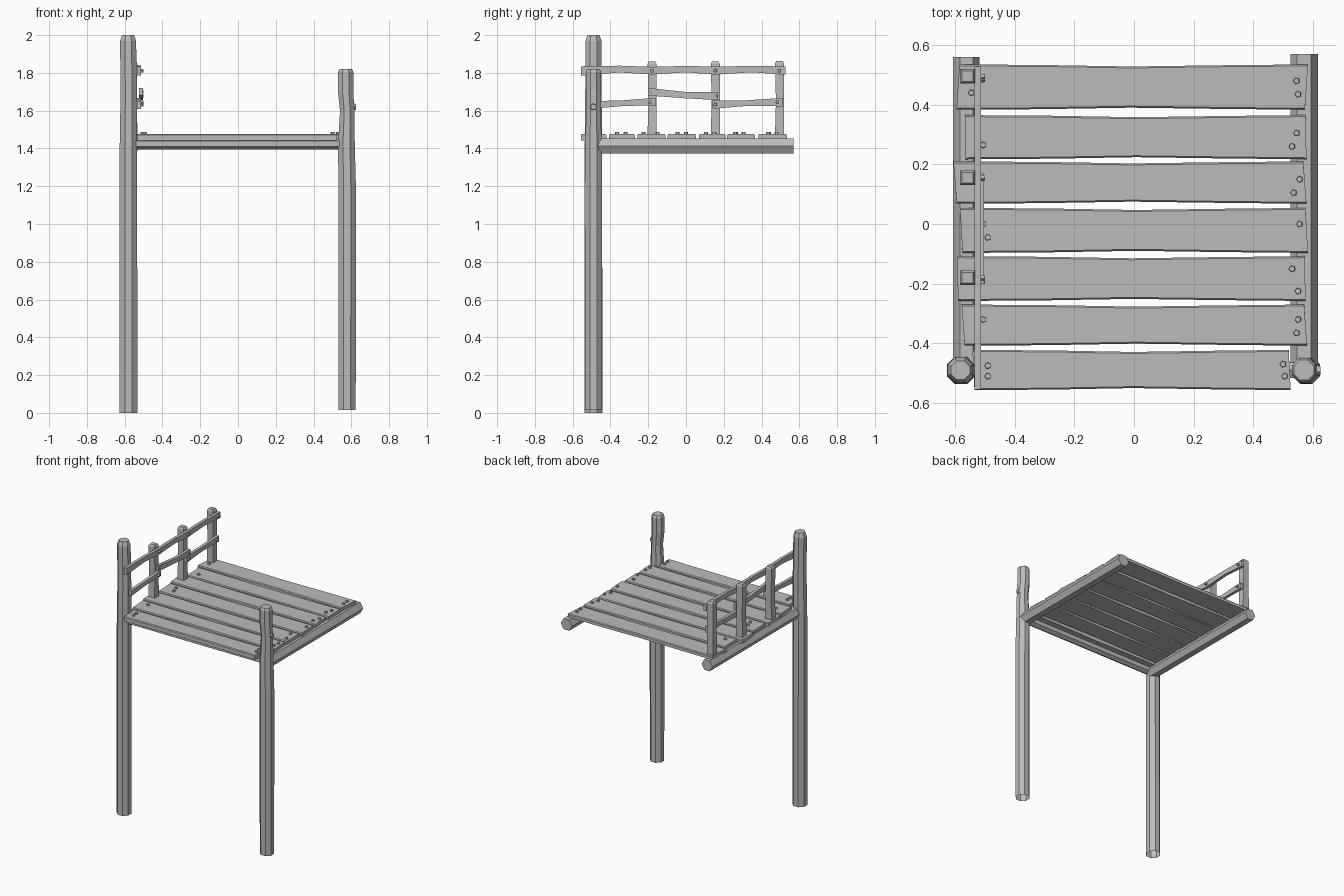
import bpy, bmesh, math, random
from mathutils import Vector

random.seed(4)
if "Cube" in bpy.data.objects:
    bpy.data.objects.remove(bpy.data.objects["Cube"])

wood = bpy.data.materials.new("weathered grey")
wood.use_nodes = True
GREY = (0.5, 0.5, 0.5, 1)
wood.diffuse_color = GREY
wood.node_tree.nodes["Principled BSDF"].inputs["Base Color"].default_value = GREY


def loft(name, rings, cap_start=True):
    """Skin a list of equal-length point rings into one flat-shaded object."""
    bm = bmesh.new()
    loops = [[bm.verts.new(p) for p in ring] for ring in rings]
    n = len(loops[0])
    for a, b in zip(loops, loops[1:]):
        for i in range(n):
            j = (i + 1) % n
            bm.faces.new((a[i], a[j], b[j], b[i]))
    if cap_start:
        bm.faces.new(loops[0][::-1])
    bm.faces.new(loops[-1])
    bmesh.ops.recalc_face_normals(bm, faces=bm.faces)
    mesh = bpy.data.meshes.new(name)
    bm.to_mesh(mesh)
    bm.free()
    mesh.materials.append(wood)
    obj = bpy.data.objects.new(name, mesh)
    bpy.context.collection.objects.link(obj)
    return obj


def ring(center, radius, axis, sides, turn=0.5):
    """Regular polygon around a point, facing the given axis."""
    pts = []
    for i in range(sides):
        a = math.tau * (i + turn) / sides
        c, s = radius * math.cos(a), radius * math.sin(a)
        pts.append(Vector(center) + Vector({"x": (0, c, s), "y": (c, 0, s), "z": (c, s, 0)}[axis]))
    return pts


def box_ring(center, w, h, axis):
    """Rectangle around a point, facing the given axis."""
    corners = [(-w, -h), (w, -h), (w, h), (-w, h)]
    return [Vector(center) + Vector({"x": (0, u, v), "y": (u, 0, v), "z": (u, v, 0)}[axis]) / 2
            for u, v in corners]


def nail(name, center, axis, radius=0.012, depth=0.014):
    step = Vector({"x": (depth, 0, 0), "z": (0, 0, depth)}[axis])
    loft(name, [ring(center, radius, axis, 5), ring(Vector(center) + step, radius * 0.85, axis, 5)])


# Tall corner posts: (x, z, radius) sections, open underneath
Y = -0.49
tall = [(-0.58, 0, 0.051), (-0.58, 1.42, 0.05), (-0.578, 1.7, 0.047),
        (-0.582, 1.97, 0.046), (-0.582, 2.0, 0.034)]
short = [(0.578, 0.015, 0.049), (0.578, 1.2, 0.05), (0.574, 1.42, 0.048),
         (0.578, 1.6, 0.041), (0.57, 1.7, 0.044), (0.57, 1.805, 0.044), (0.57, 1.82, 0.036)]
for name, sections in (("tall_post", tall), ("short_post", short)):
    loft(name, [ring((x, Y, z), r, "z", 8) for x, z, r in sections], cap_start=False)

# Broken twig on the short post
loft("twig_stub", [ring((0.6, Y, 1.62), 0.024, "x", 5), ring((0.625, Y, 1.62), 0.016, "x", 5)])

# Deck beams
for name, x, r, end in (("left_beam", 0.57, 0.046, 0.57), ("right_beam", -0.562, 0.044, 0.56)):
    loft(name, [ring((x, Y, 1.413), r, "y", 6, 0), ring((x, end, 1.413), r, "y", 6, 0)])
loft("front_beam", [ring((x, Y, 1.425), 0.03, "x", 6) for x in (-0.57, 0.57)])

# Deck planks: (x start, x end, y low, y high)
planks = [(-0.535, 0.525, -0.557, -0.422), (-0.568, 0.58, -0.408, -0.27),
          (-0.59, 0.575, -0.258, -0.108), (-0.575, 0.583, -0.097, 0.054),
          (-0.595, 0.578, 0.068, 0.21), (-0.565, 0.578, 0.217, 0.365),
          (-0.595, 0.573, 0.383, 0.535)]
for k, (x0, x1, y0, y1) in enumerate(planks):
    rings = []
    base, skew = (1.443, 1.45)[k > 0], random.uniform(-0.012, 0.012)
    for t, pinch in ((0, 0), (0.25, 0.002), (0.5, 0.007), (0.75, 0.003), (1, 0)):
        x = x0 + (x1 - x0) * t
        lo, hi = y0 + pinch, y1 - pinch
        end = skew if t in (0, 1) else 0
        rings.append([(x, lo, base), (x, lo, 1.47), (x, lo + 0.005, 1.476),
                      (x + end, hi - 0.005, 1.476), (x + end, hi, 1.47), (x + end, hi, base)])
    loft(f"plank_{k + 1}", rings)

# Nails in the deck
deck_nails = [(0.545, 0.48), (0.55, 0.435), (0.545, 0.305), (0.53, 0.26), (0.555, 0.15),
              (0.535, 0.105), (0.555, 0), (0.53, -0.15), (0.55, -0.225), (0.55, -0.32),
              (0.545, -0.365), (0.5, -0.47), (0.505, -0.51), (-0.545, 0.44), (-0.505, 0.265),
              (-0.505, 0), (-0.49, -0.045), (-0.505, -0.32), (-0.49, -0.475), (-0.49, -0.51)]
for x, y in deck_nails:
    nail("deck_nail", (x, y, 1.473), "z")

# Railing posts with chamfered tops
fence_ys = (-0.18, 0.155, 0.495)
for y, top in zip(fence_ys, (1.86, 1.86, 1.862)):
    loft("railing_post", [box_ring((-0.558, y + dy, z), w, w * 0.95, "z")
                          for dy, z, w in ((0, 1.44, 0.052), (0.003, 1.65, 0.046),
                                           (0, top - 0.012, 0.05), (0, top, 0.036))])

# Railing boards: (y, z, height) sections
rails = {"top_rail": [(-0.555, 1.81, 0.05), (-0.35, 1.82, 0.036), (-0.18, 1.812, 0.04),
                      (0.0, 1.82, 0.034), (0.155, 1.812, 0.042), (0.35, 1.82, 0.034),
                      (0.528, 1.812, 0.044)],
         "front_lower_rail": [(-0.5, 1.63, 0.04), (-0.33, 1.64, 0.03), (-0.16, 1.648, 0.04)],
         "middle_lower_rail": [(-0.2, 1.7, 0.04), (0, 1.682, 0.034), (0.17, 1.678, 0.044)],
         "back_lower_rail": [(0.14, 1.632, 0.044), (0.32, 1.64, 0.03), (0.51, 1.645, 0.044)]}
for name, sections in rails.items():
    x = -0.514 if name.startswith("middle") else -0.524
    loft(name, [box_ring((x, y, z), 0.022, h, "y") for y, z, h in sections])

# Nails in the railing
for y, z in [(fy, 1.812) for fy in fence_ys] + [(-0.19, 1.645), (-0.18, 1.7), (0.155, 1.678),
                                                (0.155, 1.632), (0.485, 1.645)]:
    nail("rail_nail", (-0.516, y, z), "x", 0.011, 0.016)
